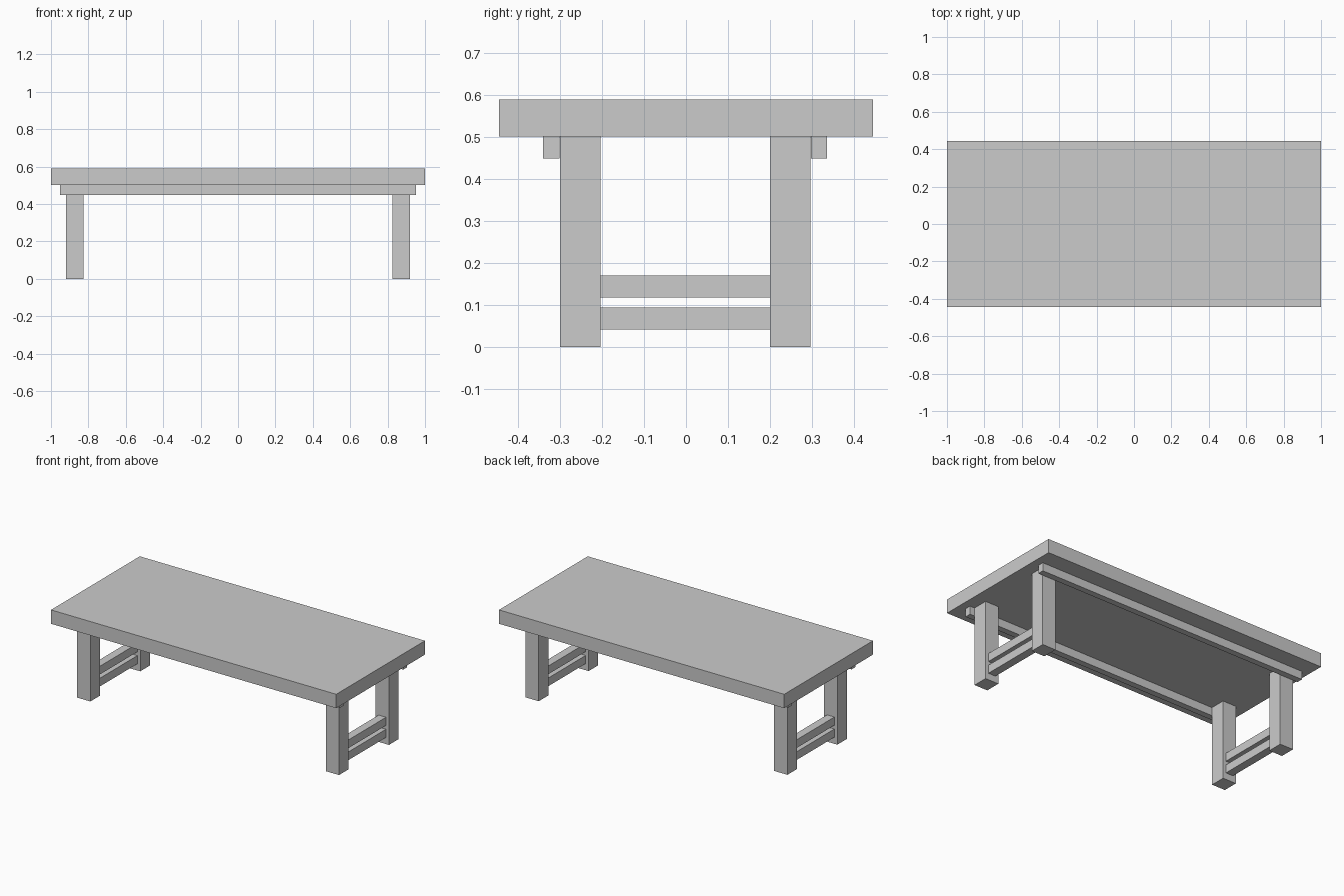
import bpy

if "Cube" in bpy.data.objects:
    bpy.data.objects.remove(bpy.data.objects["Cube"])


def box(name, x, y, z):
    """Axis-aligned box from (min, max) ranges on each axis."""
    bpy.ops.mesh.primitive_cube_add(
        size=1, location=[(a + b) / 2 for a, b in (x, y, z)])
    ob = bpy.context.object
    ob.name = name
    ob.scale = [b - a for a, b in (x, y, z)]
    bpy.ops.object.transform_apply(location=False, rotation=False, scale=True)
    return ob


def span(centre, width):
    return centre - width / 2, centre + width / 2


TOP_UNDERSIDE = 0.501
LEG_X, LEG_Y = 0.872, 0.25
MID_Y = -0.002  # frame sits very slightly forward of the top

# Table top
box("table_top", (-1, 1), (-0.4445, 0.4445), (TOP_UNDERSIDE, 0.589))

# Long rails outside the legs, under the top
for side, sy in (("front", -1), ("back", 1)):
    box(f"{side}_rail", (-0.951, 0.951),
        span(MID_Y + sy * 0.3185, 0.039), (0.449, TOP_UNDERSIDE))

for end, sx in (("left", -1), ("right", 1)):
    # Legs
    for side, sy in (("front", -1), ("back", 1)):
        box(f"{side}_{end}_leg", span(sx * LEG_X, 0.093),
            span(MID_Y + sy * LEG_Y, 0.096), (0, TOP_UNDERSIDE))
    # Pair of stretchers joining the legs at each end
    for level, z in (("lower", 0.068), ("upper", 0.144)):
        box(f"{end}_{level}_stretcher", span(sx * LEG_X, 0.052),
            span(MID_Y, 0.404), span(z, 0.052))
